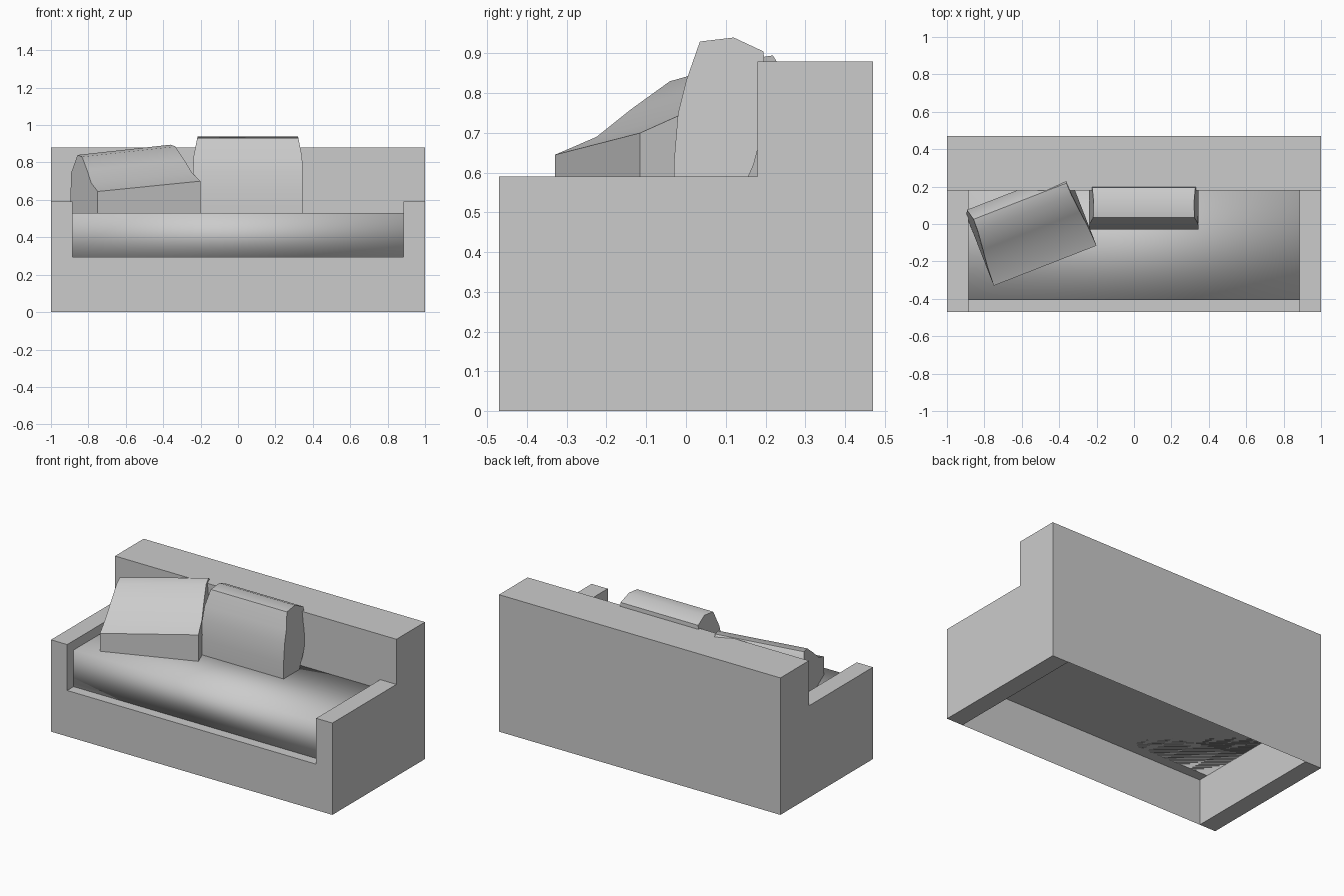
import bpy
import bmesh
from math import cos, sin, radians

cube = bpy.data.objects.get("Cube")
if cube:
    bpy.data.objects.remove(cube, do_unlink=True)

fabric = bpy.data.materials.new("light_grey_fabric")
fabric.use_nodes = True
GREY = (0.6, 0.6, 0.6, 1)
fabric.diffuse_color = GREY
fabric.node_tree.nodes["Principled BSDF"].inputs["Base Color"].default_value = GREY


def extrude(name, profile, place, closed=True):
    """Sweep a side profile between two ends; place(end, a, z) gives the point."""
    bm = bmesh.new()
    rows = [[bm.verts.new(place(end, a, z)) for a, z in profile] for end in (0, 1)]
    n = len(profile)
    for i in range(n if closed else n - 1):
        j = (i + 1) % n
        bm.faces.new((rows[0][i], rows[0][j], rows[1][j], rows[1][i]))
    if closed:
        for row in rows:
            bm.faces.new(row)
    bmesh.ops.recalc_face_normals(bm, faces=bm.faces)
    if not closed and bm.faces[:][0].normal.y > 0:
        bmesh.ops.reverse_faces(bm, faces=bm.faces)
    mesh = bpy.data.meshes.new(name)
    bm.to_mesh(mesh)
    bm.free()
    mesh.materials.append(fabric)
    obj = bpy.data.objects.new(name, mesh)
    bpy.context.collection.objects.link(obj)
    return obj


def smooth(obj, angle):
    bpy.ops.object.select_all(action='DESELECT')
    obj.select_set(True)
    bpy.context.view_layer.objects.active = obj
    bpy.ops.object.shade_smooth_by_angle(angle=radians(angle))


INNER, FRONT, BACK, REST = 0.885, -0.47, 0.47, 0.18
LEDGE, ARM, TOP = 0.295, 0.59, 0.88

# Solid L-shaped sides
side = [(FRONT, 0), (FRONT, ARM), (REST, ARM), (REST, TOP), (BACK, TOP), (BACK, 0)]
for name, s in (("left_arm", 1), ("right_arm", -1)):
    extrude(name, side, lambda e, y, z, s=s: (s * (INNER, 1)[e], y, z))

# Hollow middle shell, open underneath
shell = [(FRONT, 0), (FRONT, LEDGE), (REST, LEDGE), (REST, TOP), (BACK, TOP), (BACK, 0)]
extrude("sofa_shell", shell, lambda e, y, z: ((-INNER, INNER)[e], y, z), closed=False)

# Soft seat cushion
seat = [(-0.405, LEDGE), (-0.405, 0.53), (REST, 0.53), (REST, LEDGE)]
smooth(extrude("seat_cushion", seat, lambda e, y, z: ((-INNER, INNER)[e], y, z)), 180)

# Upright pillow, ends drawn in towards the top
upright = [(-0.03, 0.53), (-0.03, 0.63), (-0.02, 0.75), (0, 0.83), (0.035, 0.93),
           (0.12, 0.94), (0.195, 0.905), (0.205, 0.75), (0.17, 0.62), (0.13, 0.53)]


def upright_point(end, y, z):
    pull = 0.2 * max(0, z - 0.82)
    return (0.345 - pull if end else -0.24 + pull, y, z)


smooth(extrude("upright_pillow", upright, upright_point), 60)

# Leaning pillow, turned and rising towards its left end
leaning = [(0, 0.53), (0, 0.645), (0.11, 0.69), (0.2, 0.76), (0.3, 0.83),
           (0.37, 0.84), (0.43, 0.74), (0.4, 0.53)]
TURN = radians(21.3)


def leaning_point(end, u, z):
    pull = 0.15 * max(0, z - 0.65)
    t = 0.59 - pull if end else pull
    lift = 0.055 * end if z > 0.6 else 0
    return (-0.75 + t * cos(TURN) - u * sin(TURN),
            -0.33 + t * sin(TURN) + u * cos(TURN), z + lift)


smooth(extrude("leaning_pillow", leaning, leaning_point), 50)
